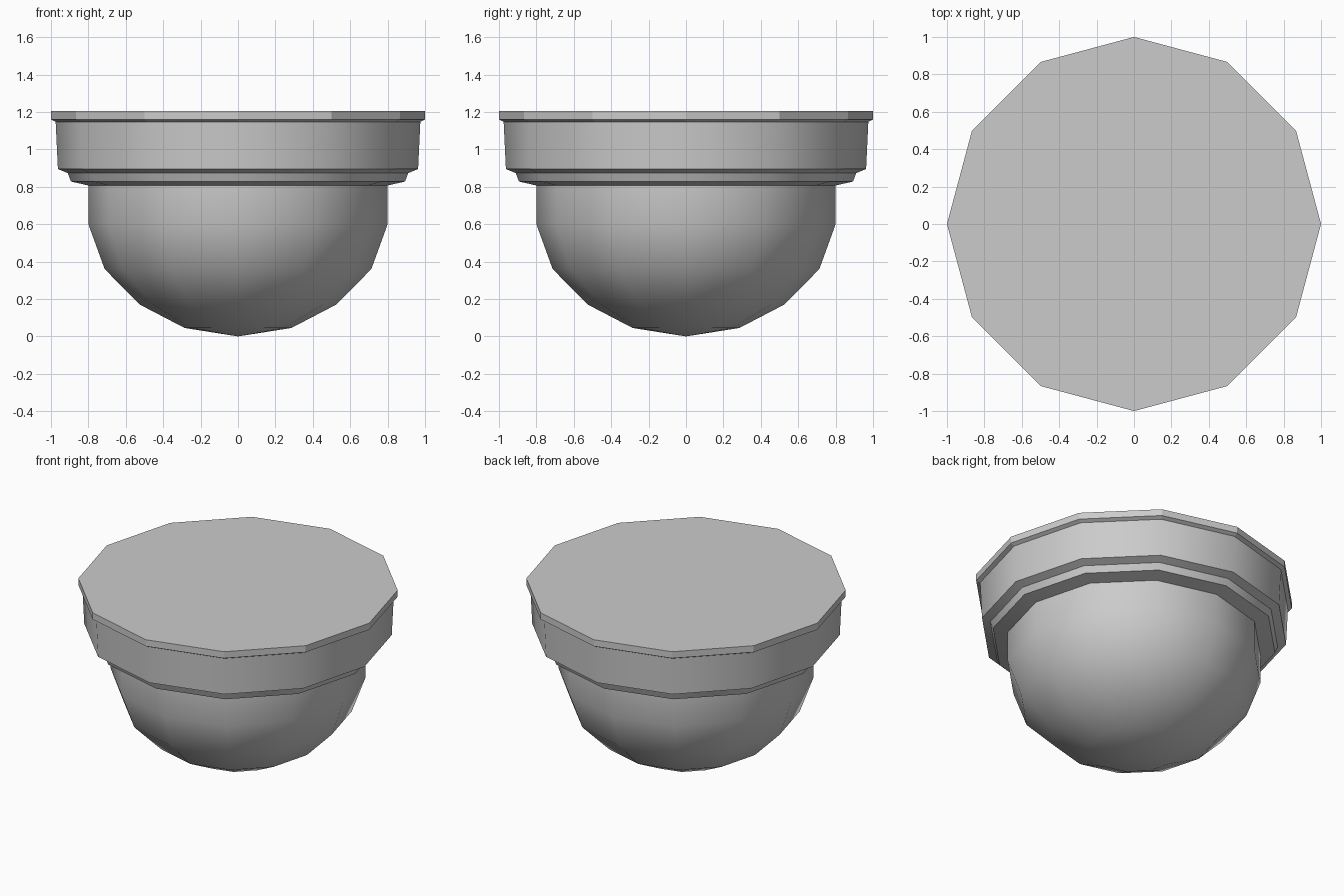
import bpy, bmesh, math

if "Cube" in bpy.data.objects:
    bpy.data.objects.remove(bpy.data.objects["Cube"])

SIDES = 12


def lathe(name, profile, cap_top=False, smooth=True):
    """Revolve an (r, z) profile, listed bottom to top, around z."""
    bm = bmesh.new()
    rings = []
    for r, z in profile:
        if r == 0:
            rings.append([bm.verts.new((0, 0, z))] * SIDES)
        else:
            rings.append([bm.verts.new((r * math.cos(2 * math.pi * i / SIDES),
                                        r * math.sin(2 * math.pi * i / SIDES), z))
                          for i in range(SIDES)])
    for low, high in zip(rings, rings[1:]):
        for i in range(SIDES):
            j = (i + 1) % SIDES
            corners = [low[i], low[j], high[j], high[i]]
            bm.faces.new(list(dict.fromkeys(corners)))
    if cap_top:
        bm.faces.new(rings[-1])
    mesh = bpy.data.meshes.new(name)
    bm.to_mesh(mesh)
    bm.free()
    obj = bpy.data.objects.new(name, mesh)
    bpy.context.collection.objects.link(obj)
    if smooth:
        bpy.ops.object.select_all(action='DESELECT')
        obj.select_set(True)
        bpy.context.view_layer.objects.active = obj
        bpy.ops.object.shade_smooth_by_angle(angle=math.radians(35))
    return obj


# Rounded lower bowl with a short straight neck
lathe("dome", [(0, 0), (0.285, 0.045), (0.525, 0.17), (0.713, 0.36),
               (0.80, 0.60), (0.80, 0.807)])

# Stepped collar above the bowl
lathe("collar", [(0.80, 0.807), (0.893, 0.828), (0.91, 0.873),
                 (0.963, 0.895), (0.975, 1.147)])

# Flat-faceted top lip and lid
lathe("top_rim", [(0.975, 1.147), (1.0, 1.16), (1.0, 1.205)],
      cap_top=True, smooth=False)
